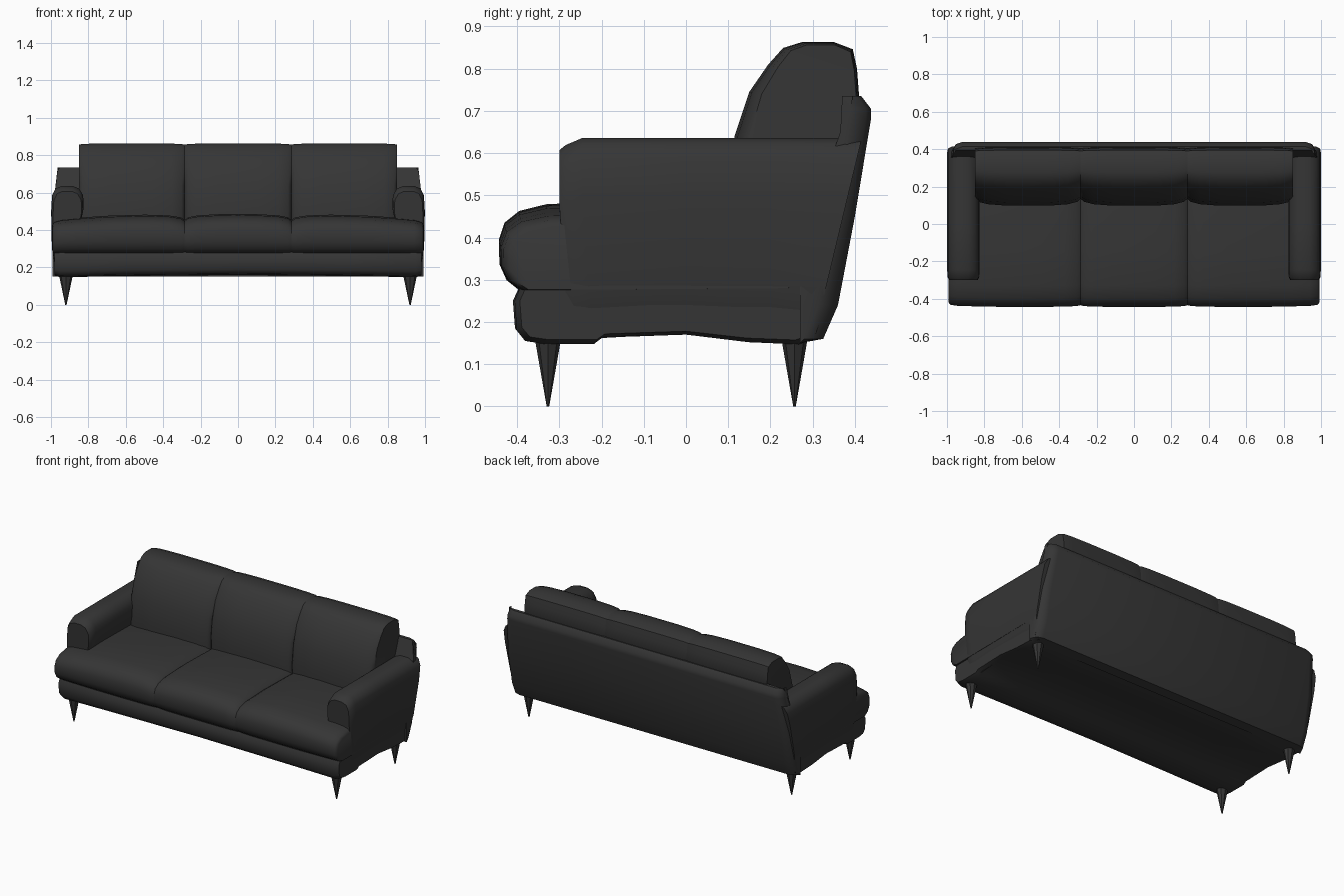
import bpy, bmesh, math

if "Cube" in bpy.data.objects:
    bpy.data.objects.remove(bpy.data.objects["Cube"])

COLOUR = (0.036, 0.036, 0.036, 1)
fabric = bpy.data.materials.new("charcoal_fabric")
fabric.use_nodes = True
fabric.diffuse_color = COLOUR
fabric.node_tree.nodes["Principled BSDF"].inputs["Base Color"].default_value = COLOUR


def finish(name, bm, angle=40, bevel=0):
    bmesh.ops.recalc_face_normals(bm, faces=bm.faces)
    mesh = bpy.data.meshes.new(name)
    bm.to_mesh(mesh)
    bm.free()
    mesh.materials.append(fabric)
    obj = bpy.data.objects.new(name, mesh)
    bpy.context.collection.objects.link(obj)
    if bevel:
        mod = obj.modifiers.new("soft_edges", "BEVEL")
        mod.width, mod.segments = bevel, 2
        mod.limit_method, mod.angle_limit = "ANGLE", math.radians(35)
    bpy.ops.object.select_all(action="DESELECT")
    obj.select_set(True)
    bpy.context.view_layer.objects.active = obj
    bpy.ops.object.shade_smooth_by_angle(angle=math.radians(angle))
    return obj


def loft(name, sections, **kw):
    """Skin a row of closed sections and cap both ends."""
    bm = bmesh.new()
    rings = [[bm.verts.new(p) for p in s] for s in sections]
    n = len(rings[0])
    for a, b in zip(rings, rings[1:]):
        for i in range(n):
            j = (i + 1) % n
            bm.faces.new((a[i], a[j], b[j], b[i]))
    bm.faces.new(rings[0])
    bm.faces.new(rings[-1])
    return finish(name, bm, **kw)


def section(profile, x, anchor, sy, sz):
    """Side profile at x, scaled about an anchor."""
    cy, cz = anchor
    return [(x, cy + (y - cy) * sy, cz + (z - cz) * sz) for y, z in profile]


# Base rail with gently arched underside
BASE = [(-.385, .155), (-.405, .18), (-.41, .25), (-.395, .285), (.3, .3), (.345, .24),
        (.32, .165), (.27, .147), (.15, .152), (0, .17), (-.2, .163), (-.22, .148), (-.34, .148)]
loft("base", [section(BASE, x, (0, .25), sy, sz) for x, sy, sz in
              [(-.982, .96, .9), (-.95, .99, 1), (-.6, 1, .93), (0, 1, .88),
               (.6, 1, .93), (.95, .99, 1), (.982, .96, .9)]], angle=50)

# Leaning back panel with rounded rear corners
BACK = [(.27, .15), (.325, .16), (.36, .24), (.40, .45), (.438, .68), (.438, .705),
        (.415, .735), (.395, .735), (.355, .62), (.27, .4)]
rows = []
for x, pull in [(-.992, .045), (-.975, .012), (-.94, 0), (0, 0), (.94, 0), (.975, .012), (.992, .045)]:
    rows.append([(x * (1 - .12 * max(0, z - .5)), y - (pull if y > .32 + (z - .15) * .13 else 0), z)
                 for y, z in BACK])
loft("back_panel", rows, angle=50)

# Arms: rounded top, leaning rear end
ARM = [(.835, .17), (.845, .42), (.825, .52), (.828, .585), (.85, .622), (.885, .636),
       (.94, .636), (.975, .622), (.994, .585), (.999, .5), (.995, .3), (.975, .19), (.955, .155)]
STATIONS = [(-.30, .94, .88), (-.285, .965, .97), (-.245, 1, 1), (0, 1, 1), (.2, 1, 1), (.30, 1, 1)]
for side, label in ((1, "left"), (-1, "right")):
    rows = []
    for y, sz, sx in STATIONS:
        row = []
        for x, z in ARM:
            lean = .24 * (z - .15) if y > .25 else .03 * max(0, .4 - z) / .25 if y < -.2 else 0
            arch = .018 * (1 - (y / .3) ** 2) if z < .2 else 0
            row.append((side * (.915 + (x - .915) * sx), y + lean, .15 + (z - .15) * sz + arch))
        rows.append(row)
    loft(label + "_arm", rows, angle=50)

# Seat cushions, wide at the front and running beneath the arms
SEAT = [(-.30, .275), (-.395, .275), (-.425, .30), (-.442, .34), (-.443, .395), (-.43, .435),
        (-.395, .463), (-.33, .479), (-.15, .486), (.1, .48), (.25, .47), (.25, .28)]
PUFF = [(0, .984, .84), (.03, .992, .91), (.12, .998, .96), (.3, 1, .99), (.5, 1, 1),
        (.7, 1, .99), (.88, .998, .96), (.97, .992, .91), (1, .984, .84)]
WING = [(0, .984, .84), (.03, .992, .91), (.12, .998, .96), (.3, 1, .98), (.6, 1, .95),
        (.8, .995, .9), (.93, .99, .86), (.985, .98, .81), (1, .955, .74)]


def cushion(name, profile, x0, x1, shape, anchor):
    loft(name, [section(profile, x0 + (x1 - x0) * t, anchor, sy, sz) for t, sy, sz in shape], angle=50)


cushion("seat_cushion_middle", SEAT, -.285, .285, PUFF, (.1, .28))
cushion("seat_cushion_left", SEAT, .285, .992, WING, (.1, .28))
cushion("seat_cushion_right", SEAT, -.285, -.992, WING, (.1, .28))

# Back cushions
PILLOW = [(.10, .42), (.098, .52), (.115, .64), (.15, .745), (.195, .81), (.23, .849), (.275, .863),
          (.35, .863), (.395, .846), (.405, .80), (.41, .735), (.36, .6), (.33, .42)]
PILLOW_PUFF = [(0, .86, .985), (.03, .92, .992), (.12, .97, .997), (.3, 1, 1), (.5, 1, 1),
               (.7, 1, 1), (.88, .97, .997), (.97, .92, .992), (1, .86, .985)]
for label, x0, x1 in (("right", -.85, -.285), ("middle", -.285, .285), ("left", .285, .85)):
    cushion("back_cushion_" + label, PILLOW, x0, x1, PILLOW_PUFF, (.36, .42))

# Tapered legs
for sx, side in ((1, "left"), (-1, "right")):
    for y, end in ((-.327, "front"), (.257, "back")):
        bm = bmesh.new()
        bmesh.ops.create_cone(bm, cap_ends=True, segments=8, radius1=.003, radius2=.038, depth=.2)
        for v in bm.verts:
            v.co.x = v.co.x * 1.2 + sx * .92
            v.co.y += y
            v.co.z += .1
        finish(f"{end}_{side}_leg", bm, angle=30)
